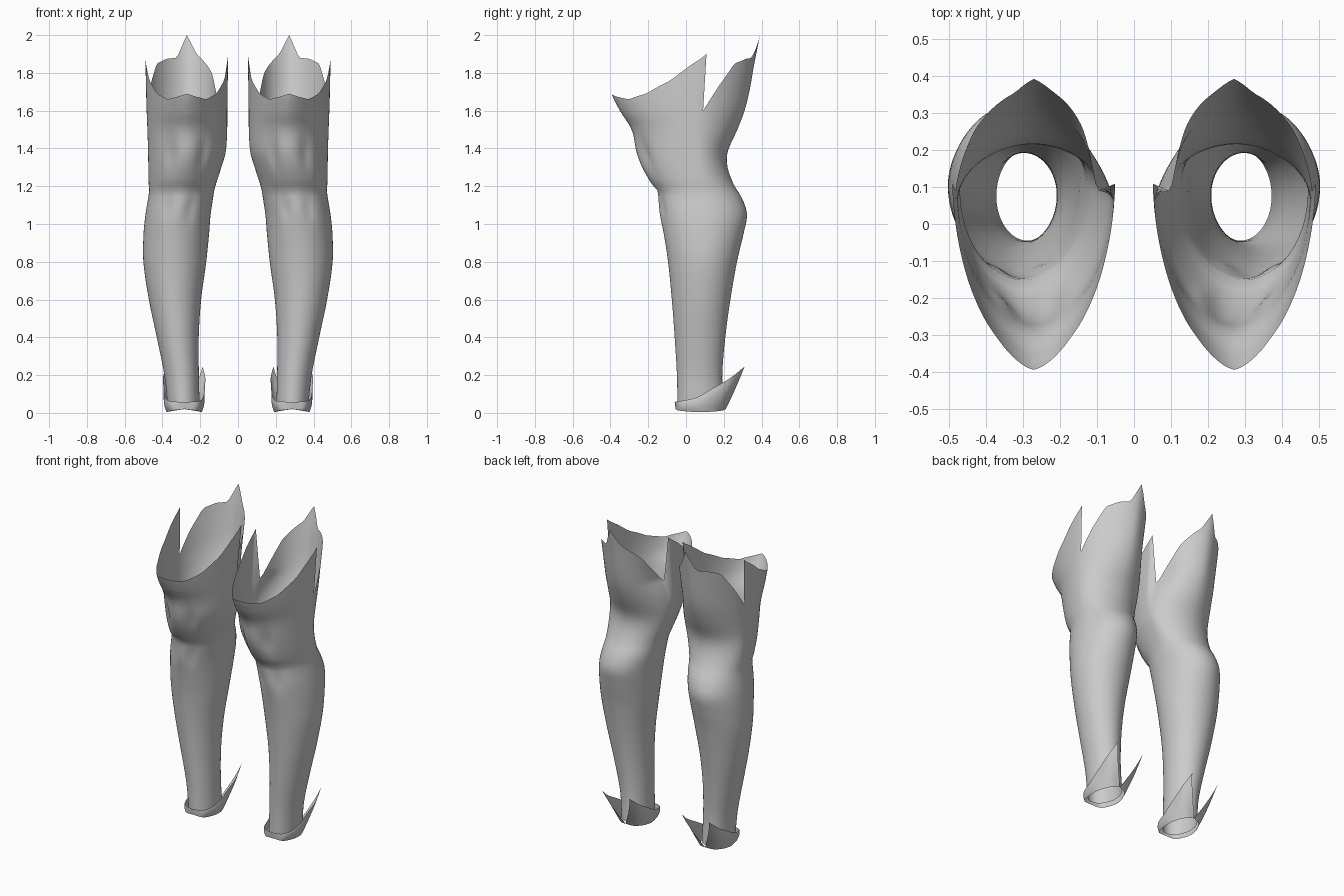
import bpy
from math import sin, cos, radians, exp

if "Cube" in bpy.data.objects:
    bpy.data.objects.remove(bpy.data.objects["Cube"])


def sample(keys, t, smooth=True):
    """Interpolate rows (t, values...) with monotone-friendly cubic slopes."""
    t = min(max(t, keys[0][0]), keys[-1][0])
    i = max(k for k in range(len(keys) - 1) if keys[k][0] <= t)
    a, b = keys[i], keys[i + 1]
    h = b[0] - a[0]
    u = (t - a[0]) / h
    p, q = keys[max(i - 1, 0)], keys[min(i + 2, len(keys) - 1)]
    out = []
    for c in range(1, len(a)):
        if not smooth:
            out.append(a[c] + (b[c] - a[c]) * u)
            continue
        m0 = (b[c] - p[c]) / (b[0] - p[0]) * h
        m1 = (q[c] - a[c]) / (q[0] - a[0]) * h
        out.append((2*u**3 - 3*u**2 + 1) * a[c] + (u**3 - 2*u**2 + u) * m0
                   + (3*u**2 - 2*u**3) * b[c] + (u**3 - u**2) * m1)
    return out


def sheet(name, rows, closed):
    """Skin a grid of points and mirror it to the other leg."""
    n = len(rows[0])
    verts = [p for r in rows for p in r]
    faces = []
    for j in range(len(rows) - 1):
        for i in range(n if closed else n - 1):
            k = (i + 1) % n
            faces.append((j*n + i, j*n + k, (j+1)*n + k, (j+1)*n + i))
    me = bpy.data.meshes.new(name)
    me.from_pydata(verts, [], faces)
    ob = bpy.data.objects.new(name, me)
    bpy.context.collection.objects.link(ob)
    for f in me.polygons:
        f.use_smooth = True
    mod = ob.modifiers.new("other_leg", 'MIRROR')
    mod.use_mirror_merge = False
    return ob


# Leg cross-sections: z, inner x, outer x, front y, back y, widest y, roundness
RINGS = [
    (0.03, .203, .372, -.045, .200, .075, 2.0),
    (0.20, .207, .390, -.048, .192, .075, 2.0),
    (0.40, .208, .430, -.060, .208, .080, 2.0),
    (0.60, .195, .472, -.075, .235, .090, 2.0),
    (0.80, .168, .501, -.095, .270, .100, 2.0),
    (0.95, .153, .500, -.118, .305, .105, 2.0),
    (1.05, .145, .490, -.138, .323, .105, 2.0),
    (1.13, .133, .477, -.146, .300, .100, 2.0),
    (1.18, .125, .470, -.152, .270, .090, 2.0),
    (1.21, .117, .473, -.180, .252, .085, 1.95),
    (1.30, .088, .475, -.232, .220, .075, 1.9),
    (1.38, .065, .476, -.262, .220, .065, 1.85),
    (1.50, .057, .480, -.288, .272, .060, 1.8),
    (1.60, .056, .484, -.350, .310, .065, 1.75),
    (1.70, .055, .487, -.397, .335, .075, 1.7),
    (1.85, .052, .490, -.420, .362, .095, 1.7),
    (2.00, .050, .492, -.430, .392, .105, 1.7)]

# Top edge: angle (front is -90, outer side 0, back 90), height
LIP = [(-90, 1.69), (-78, 1.675), (-60, 1.66), (-40, 1.69), (-20, 1.76),
       (-8, 1.84), (2, 1.90), (6, 1.60), (22, 1.73), (40, 1.85), (60, 1.875),
       (76, 1.88), (90, 2.0), (104, 1.90), (137, 1.80), (174, 1.60),
       (178, 1.90), (188, 1.84), (200, 1.76), (220, 1.69), (240, 1.66),
       (258, 1.675), (270, 1.69)]


def leg_point(deg, z):
    x0, x1, yf, yb, cy, n = sample(RINGS, z)
    c, s = cos(radians(deg)), sin(radians(deg))
    k = (abs(c)**n + abs(s)**n) ** (-1 / n)
    dx = c * k * (x1 - x0) / 2
    x = (x0 + x1) / 2 + dx
    y = cy + s * k * ((yb - cy) if s > 0 else (cy - yf))
    if s < 0:
        # kneecap with hollows beside it, and a shin ridge below
        g = exp(-((z - 1.37) / .08) ** 2)
        y += g * .02 * exp(-((abs(dx) - .085) / .03) ** 2)
        g = exp(-((z - 1.08) / .07) ** 2)
        y += g * .012 * exp(-((abs(dx) - .06) / .03) ** 2)
    elif 90 < deg < 177:
        # back panel tucked inward at the inner thigh
        g = min(max((z - 1.42) / .2, 0), 1)
        x += .045 * g * g * max(-c, 0) ** 3
    return (x, y, z)


angles = [-90 + 4 * i for i in range(90)]
rows = []
for j in range(49):
    rows.append([leg_point(a, .03 + 1.49 * j / 48) for a in angles])
for j in range(1, 13):
    rows.append([leg_point(a, 1.52 + (sample(LIP, a, False)[0] - 1.52) * j / 12)
                 for a in angles])
sheet("leg_guard", rows, True)

# Ankle cuff, front to back: t, bottom offset/y/z, top offset/y/z
CUFF = [
    (0, 0, -.055, .020, 0, -.060, .058),
    (1, .065, -.035, .012, .072, -.035, .062),
    (2, .092, .060, .004, .100, .055, .082),
    (3, .085, .130, .006, .108, .150, .135),
    (4, .050, .190, .012, .112, .235, .185),
    (5, 0, .210, .020, .098, .310, .245)]
cols = []
for i in range(-30, 31):
    v = sample(CUFF, abs(i) / 6)
    sg = -1 if i < 0 else 1
    cols.append(((.285 + sg * v[0], v[1], v[2]), (.285 + sg * v[3], v[4], v[5])))
rows = []
for j in range(7):
    u = j / 6
    bulge = .008 * 4 * u * (1 - u)
    row = []
    for i, (b, t) in enumerate(cols):
        p = [b[c] + (t[c] - b[c]) * u for c in range(3)]
        p[0] += bulge * (p[0] - .285) / .1
        p[2] -= bulge * max(0, abs(i - 30) - 18) / 12
        row.append(tuple(p))
    rows.append(row)
sheet("winged_ankle_cuff", rows, False)
